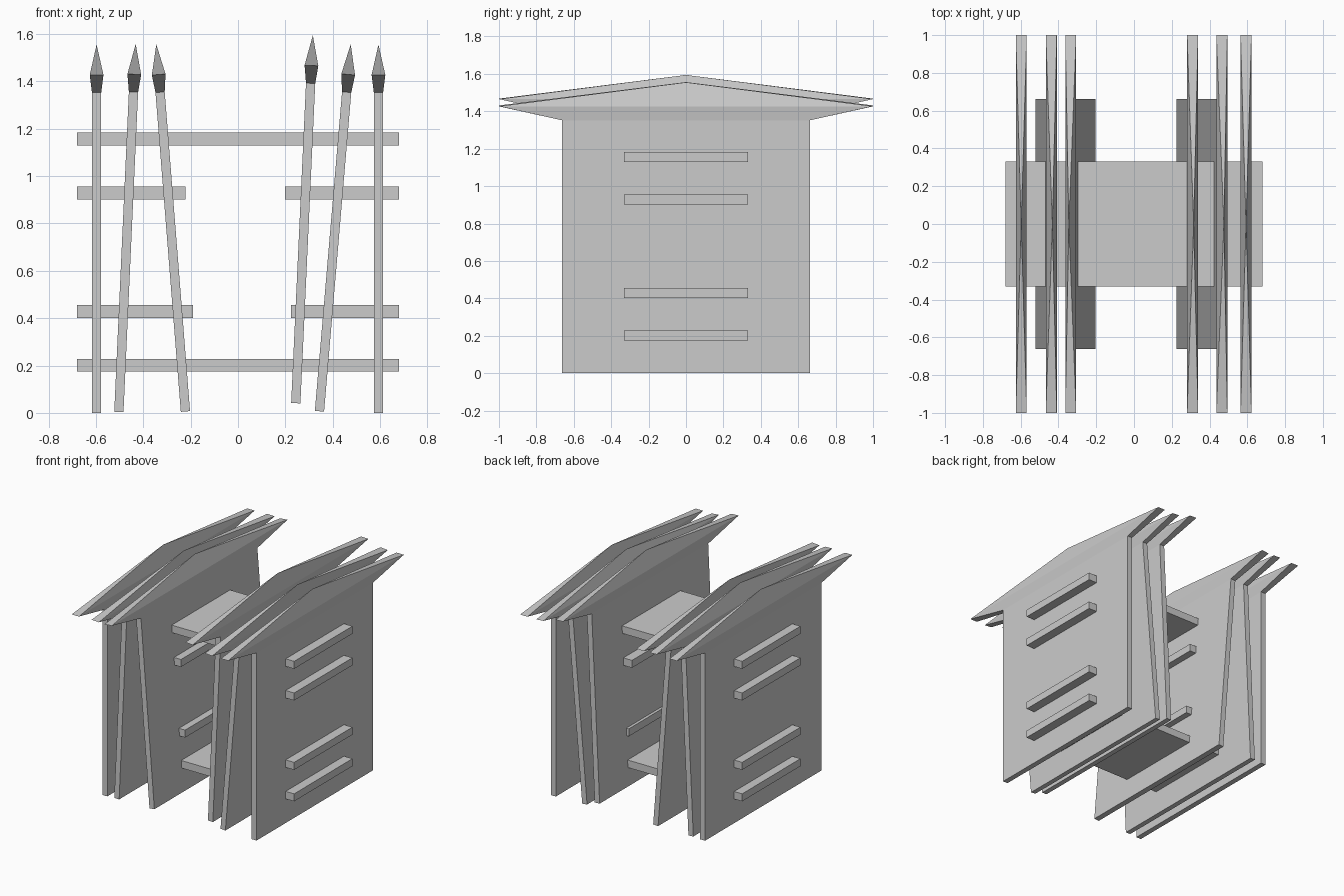
import bpy, bmesh, math
from mathutils import Matrix

if "Cube" in bpy.data.objects:
    bpy.data.objects.remove(bpy.data.objects["Cube"])

# picket cross-sections: (half width x, half depth y, height)
LEVELS = [(0.0195, 0.663, 0.0), (0.0195, 0.663, 1.352), (0.029, 1.0, 1.427)]
TIP = 1.555


def finish(name, bm):
    bmesh.ops.recalc_face_normals(bm, faces=bm.faces)
    me = bpy.data.meshes.new(name)
    bm.to_mesh(me)
    bm.free()
    ob = bpy.data.objects.new(name, me)
    bpy.context.collection.objects.link(ob)
    return ob


def picket(name, foot, tip_x):
    """Deep plank flaring into a four-sided pointed cap, leaning sideways about its foot."""
    bm = bmesh.new()
    rings = [[bm.verts.new((sx * w, sy * d, z))
              for sx, sy in ((-1, -1), (1, -1), (1, 1), (-1, 1))]
             for w, d, z in LEVELS]
    tip = bm.verts.new((0, 0, TIP))
    bm.faces.new(rings[0][::-1])
    for i in range(4):
        j = (i + 1) % 4
        for a, b in zip(rings, rings[1:]):
            bm.faces.new((a[i], a[j], b[j], b[i]))
        bm.faces.new((rings[-1][i], rings[-1][j], tip))
    ob = finish(name, bm)
    ob.location = (foot[0], 0, foot[1])
    ob.rotation_euler.y = math.asin((tip_x - foot[0]) / TIP)


def rail(name, x0, x1, z):
    """Horizontal board running between x0 and x1."""
    bm = bmesh.new()
    bmesh.ops.create_cube(bm, size=1, matrix=Matrix.Diagonal((x1 - x0, 0.664, 0.054, 1)))
    finish(name, bm).location = ((x0 + x1) / 2, 0, z)


# pickets: foot (x, z) and x of the tip
for i, (foot, tip_x) in enumerate([
        ((-0.597, 0.0), -0.597), ((-0.503, 0.004), -0.432), ((-0.222, 0.006), -0.345),
        ((0.244, 0.041), 0.316), ((0.344, 0.007), 0.476), ((0.593, 0.0), 0.593)]):
    picket(f"picket_{i + 1}", foot, tip_x)

# full-length rails, then the broken rails either side of the gap
rail("top_rail", -0.68, 0.68, 1.156)
rail("bottom_rail", -0.68, 0.68, 0.201)
rail("upper_broken_rail_left", -0.68, -0.222, 0.928)
rail("upper_broken_rail_right", 0.198, 0.68, 0.928)
rail("lower_broken_rail_left", -0.68, -0.189, 0.428)
rail("lower_broken_rail_right", 0.223, 0.68, 0.428)
